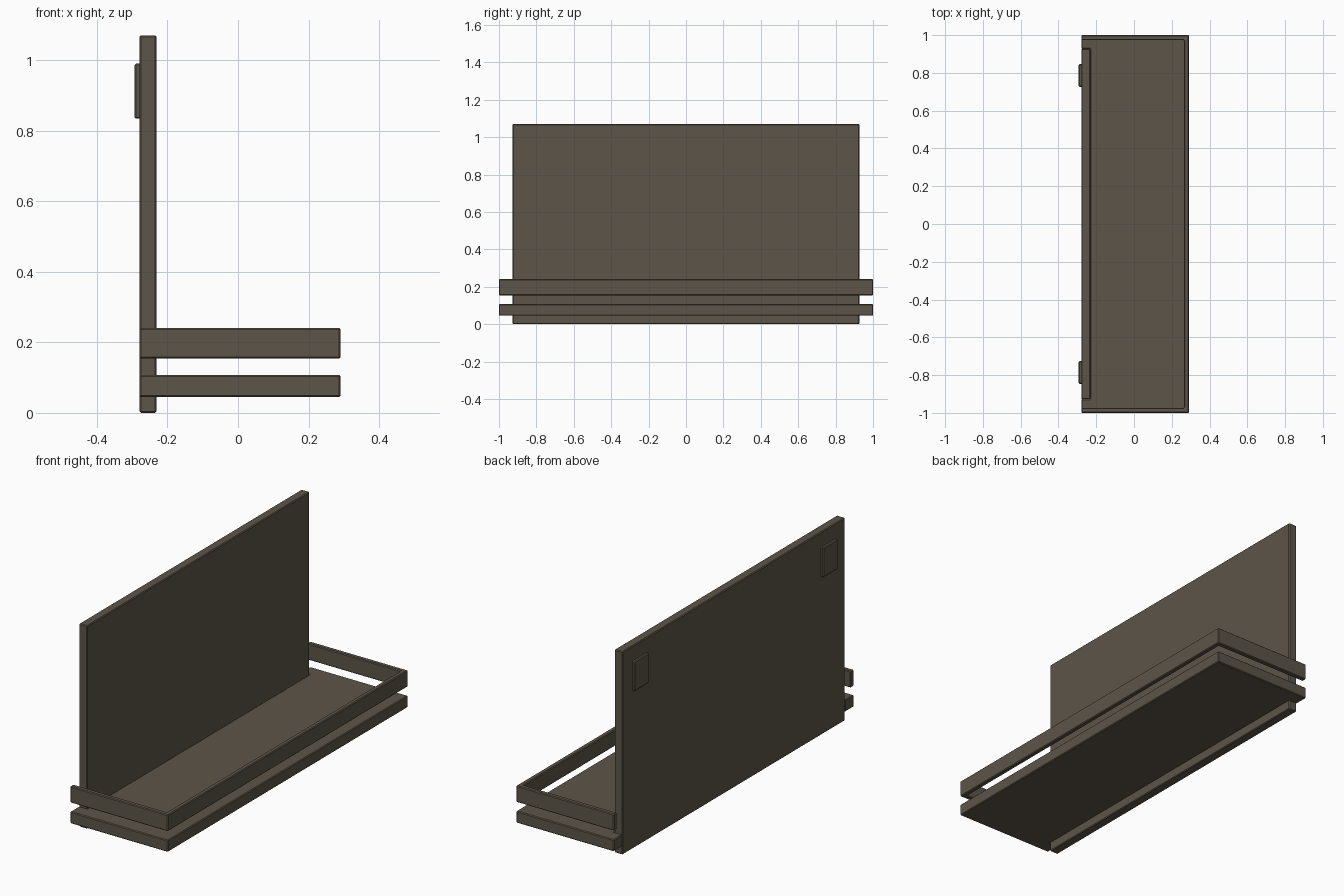
import bpy, bmesh

if "Cube" in bpy.data.objects:
    bpy.data.objects.remove(bpy.data.objects["Cube"])

wood = bpy.data.materials.new("dark_wood")
wood.diffuse_color = (0.11, 0.09, 0.065, 1)
wood.use_nodes = True
wood.node_tree.nodes["Principled BSDF"].inputs["Base Color"].default_value = wood.diffuse_color


def prism(name, outline, z0, z1, bevel=0.004):
    """Extrude a plan outline (counter-clockwise) between two heights."""
    bm = bmesh.new()
    face = bm.faces.new([bm.verts.new((x, y, z0)) for x, y in outline])
    res = bmesh.ops.extrude_face_region(bm, geom=[face])
    top = [v for v in res["geom"] if isinstance(v, bmesh.types.BMVert)]
    bmesh.ops.translate(bm, verts=top, vec=(0, 0, z1 - z0))
    bmesh.ops.recalc_face_normals(bm, faces=bm.faces)
    mesh = bpy.data.meshes.new(name)
    bm.to_mesh(mesh)
    bm.free()
    ob = bpy.data.objects.new(name, mesh)
    bpy.context.collection.objects.link(ob)
    mesh.materials.append(wood)
    mod = ob.modifiers.new("edge_bevel", "BEVEL")
    mod.width = bevel
    mod.segments = 1
    return ob


def rect(x0, x1, y0, y1):
    return [(x0, y0), (x1, y0), (x1, y1), (x0, y1)]


def u_shape(x_back, x_in, x_front, y_in, y_out):
    """Plan of a U that opens towards -x."""
    return [(x_back, -y_out), (x_front, -y_out), (x_front, y_out), (x_back, y_out),
            (x_back, y_in), (x_in, y_in), (x_in, -y_in), (x_back, -y_in)]


BACK, FACE, FRONT = -0.279, -0.231, 0.291

# Upright back panel
prism("back_panel", rect(BACK, FACE, -0.927, 0.927), 0, 1.07)

# Shelf board notched around the panel
prism("shelf_board", u_shape(BACK, FACE, FRONT, 0.927, 1.0), 0.045, 0.107)

# Guard rail around three sides
prism("guard_rail", u_shape(BACK, 0.266, FRONT, 0.974, 1.0), 0.154, 0.241)

# Hanging plates on the back
for side, label in ((1, "left"), (-1, "right")):
    y = side * 0.786
    prism(f"hanging_plate_{label}", rect(-0.293, BACK + 0.004, y - 0.06, y + 0.06), 0.834, 0.99)
